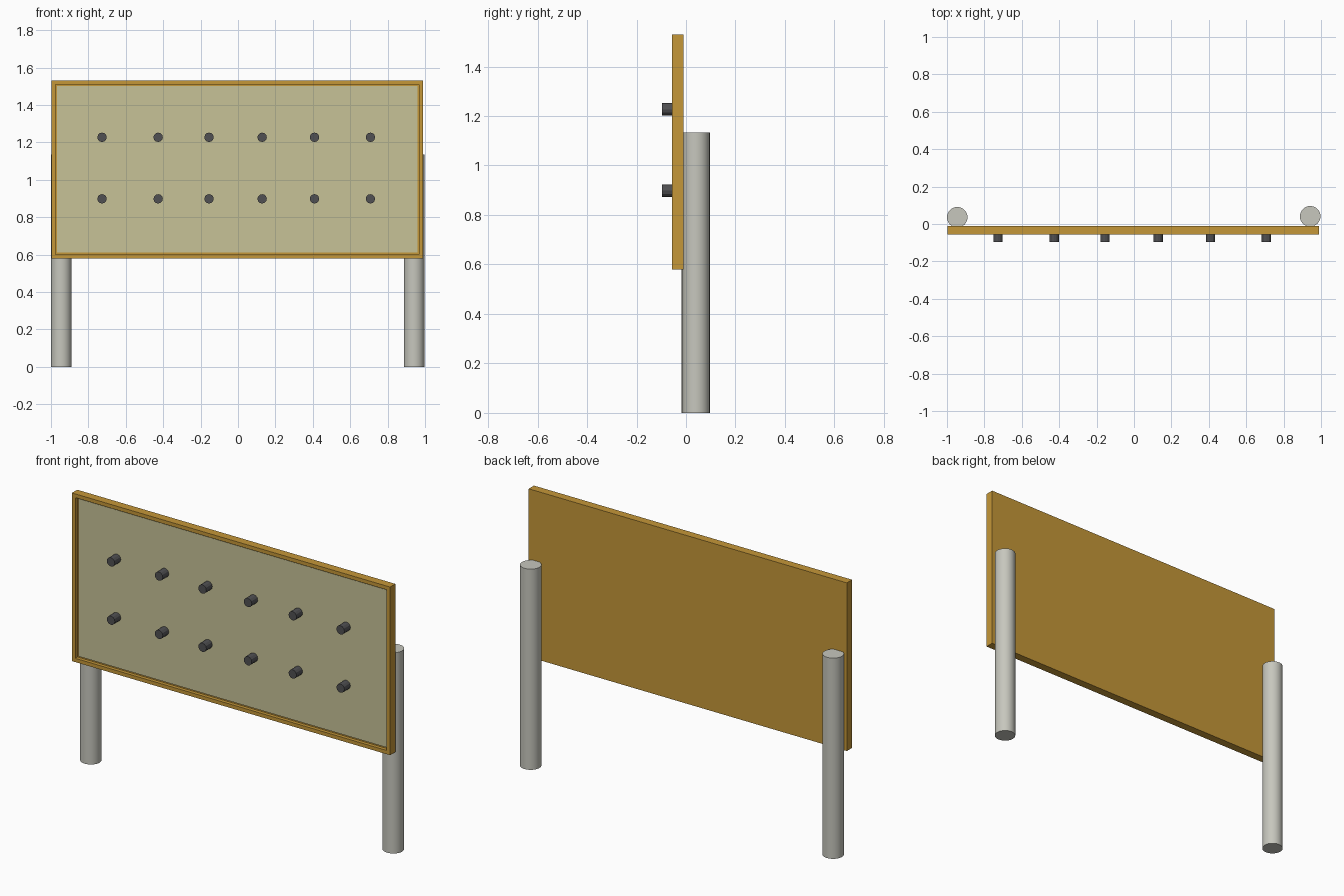
import bpy, bmesh, math

if "Cube" in bpy.data.objects:
    bpy.data.objects.remove(bpy.data.objects["Cube"])


def material(name, rgb):
    m = bpy.data.materials.new(name)
    m.diffuse_color = (*rgb, 1)
    m.use_nodes = True
    m.node_tree.nodes["Principled BSDF"].inputs["Base Color"].default_value = m.diffuse_color
    return m


WOOD = material("wood", (0.56, 0.31, 0.04))
PANEL = material("panel_khaki", (0.57, 0.54, 0.31))
POST = material("post_grey", (0.57, 0.57, 0.51))
PEG = material("peg_dark", (0.08, 0.08, 0.085))


def box(name, lo, hi, mat):
    size = [b - a for a, b in zip(lo, hi)]
    mid = [(a + b) / 2 for a, b in zip(lo, hi)]
    bpy.ops.mesh.primitive_cube_add(size=1, location=mid)
    ob = bpy.context.object
    ob.name = name
    ob.scale = size
    bpy.ops.object.transform_apply(location=False, rotation=False, scale=True)
    ob.data.materials.append(mat)
    return ob


def cylinder(name, loc, radius, depth, sides, mat, rot=(0, 0, 0)):
    bpy.ops.mesh.primitive_cylinder_add(vertices=sides, radius=radius, depth=depth,
                                        location=loc, rotation=rot)
    ob = bpy.context.object
    ob.name = name
    ob.data.materials.append(mat)
    return ob


# Board: wooden tray with a raised rim around a shallow front recess
RIM, RECESS, FRONT, BACK = 0.03, 0.02, -0.057, -0.01
board = box("board_frame", (-0.998, FRONT, 0.58), (0.99, BACK, 1.53), WOOD)
bm = bmesh.new()
bm.from_mesh(board.data)
bm.faces.ensure_lookup_table()
face = min(bm.faces, key=lambda f: f.calc_center_median().y)
bmesh.ops.inset_region(bm, faces=[face], thickness=RIM)
floor = bmesh.ops.extrude_face_region(bm, geom=[face])["geom"]
bmesh.ops.delete(bm, geom=[face], context="FACES_ONLY")
bmesh.ops.translate(bm, vec=(0, RECESS, 0),
                    verts=[v for v in floor if isinstance(v, bmesh.types.BMVert)])
bmesh.ops.recalc_face_normals(bm, faces=bm.faces)
bm.to_mesh(board.data)
bm.free()

# Inset panel seated in the recess
box("panel", (-0.968, FRONT + 0.014, 0.61), (0.96, FRONT + RECESS, 1.50), PANEL)

# Two rows of pegs sticking out of the panel
for z in (0.898, 1.227):
    for x in (-0.727, -0.427, -0.155, 0.129, 0.409, 0.708):
        cylinder("peg", (x, -0.07, z), 0.025, 0.054, 12, PEG, (math.pi / 2, 0, 0))

# Round posts behind the board
for name, x, y in (("left_post", -0.945, 0.036), ("right_post", 0.942, 0.041)):
    cylinder(name, (x, y, 0.567), 0.055, 1.134, 32, POST)
    bpy.ops.object.shade_smooth_by_angle(angle=math.radians(30))
